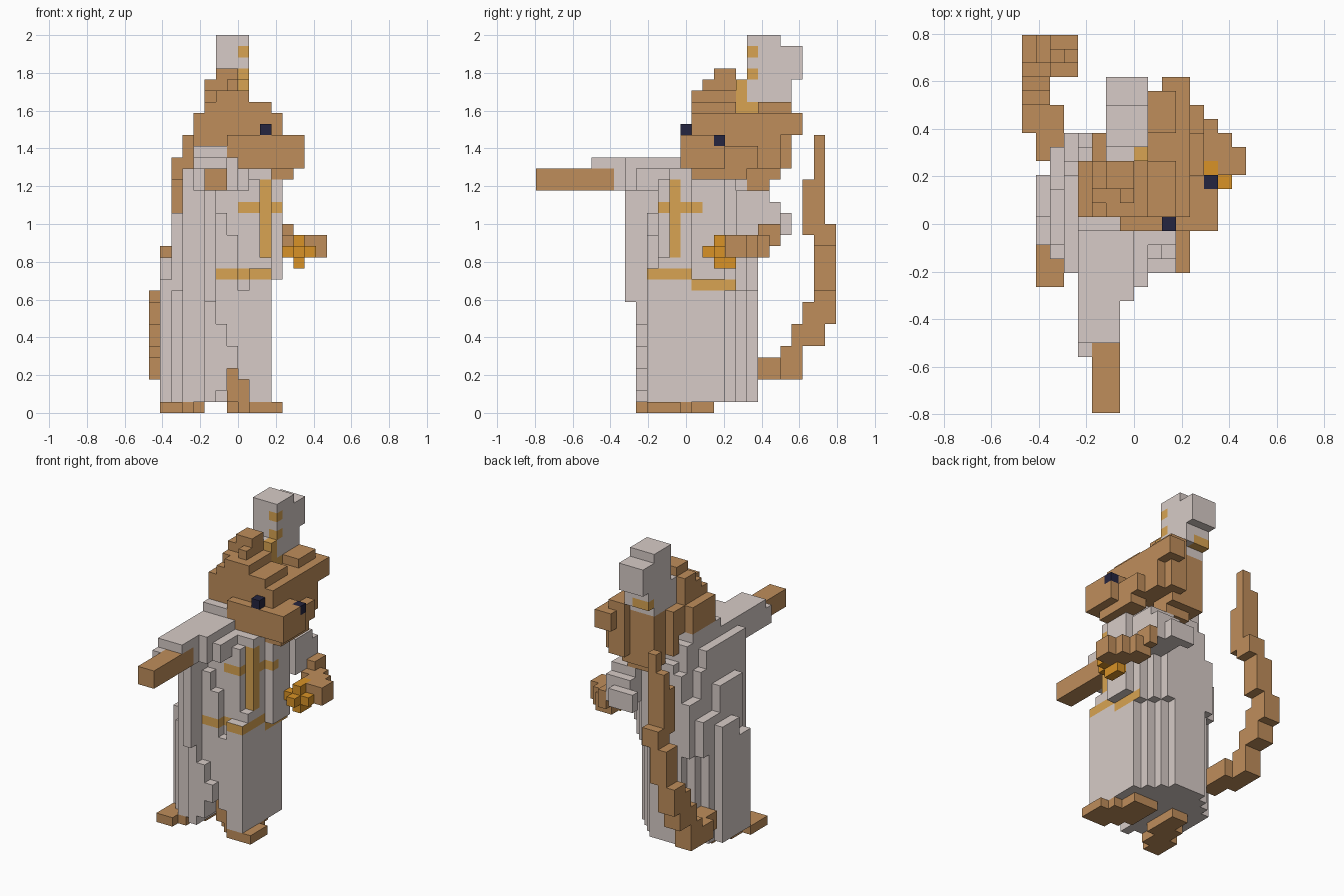
import bpy
import bmesh
from itertools import product
from mathutils import Vector

if "Cube" in bpy.data.objects:
    bpy.data.objects.remove(bpy.data.objects["Cube"], do_unlink=True)

UNIT = 1 / 17                     # edge length of one block
CENTRE = Vector((8, 13.5, 0))     # middle of the block grid
taken = set()                     # blocks already owned by a part


def material(name, red, green, blue):
    mat = bpy.data.materials.new(name)
    mat.use_nodes = True
    colour = (red, green, blue, 1)
    mat.diffuse_color = colour
    mat.node_tree.nodes["Principled BSDF"].inputs["Base Color"].default_value = colour
    return mat


grey = material("grey cloth", .68, .60, .57)
brown = material("brown fur", .52, .27, .105)
trim = material("gold trim", .69, .37, .085)
metal = material("gold metal", .69, .29, .02)
navy = material("dark navy", .018, .018, .05)

DIRECTIONS = [Vector(d) for d in
              ((1, 0, 0), (-1, 0, 0), (0, 1, 0), (0, -1, 0), (0, 0, 1), (0, 0, -1))]


def build(name, boxes, mats, rule=None):
    """Join boxes (x0, x1, y0, y1, z0, z1) of blocks into one outer skin."""
    cells = set()
    for x0, x1, y0, y1, z0, z1 in boxes:
        cells.update(product(range(x0, x1), range(y0, y1), range(z0, z1)))
    cells -= taken
    taken.update(cells)
    bm = bmesh.new()
    corners = {}

    def corner(point):
        key = tuple(round(value) for value in point)
        if key not in corners:
            corners[key] = bm.verts.new((Vector(key) - CENTRE) * UNIT)
        return corners[key]

    for cell in sorted(cells):
        middle = Vector(cell) + Vector((.5, .5, .5))
        for normal in DIRECTIONS:
            if tuple(int(c + n) for c, n in zip(cell, normal)) in cells:
                continue
            side = Vector((normal.y, normal.z, normal.x))
            up = normal.cross(side)
            ring = [middle + (normal + side * a + up * b) / 2
                    for a, b in ((-1, -1), (1, -1), (1, 1), (-1, 1))]
            face = bm.faces.new([corner(point) for point in ring])
            if rule:
                face.material_index = rule(cell, normal)
    mesh = bpy.data.meshes.new(name)
    bm.to_mesh(mesh)
    bm.free()
    for mat in mats:
        mesh.materials.append(mat)
    part = bpy.data.objects.new(name, mesh)
    bpy.context.collection.objects.link(part)


# Eyes
build("front_eye", [(10, 11, 13, 14, 25, 26)], [navy])
build("side_eye", [(13, 14, 16, 17, 24, 25)], [navy])

# Tall hat with a gold band and studs
build("hat_trim", [
    (8, 9, 18, 19, 27, 30), (8, 9, 19, 20, 27, 28),
    (6, 8, 22, 23, 28, 29)], [trim])


def hat_rule(cell, normal):
    x, y, z = cell
    return int(x == 8 and y == 19 and z in (30, 32) and (normal.x > 0 or normal.y < 0))


build("hat", [
    (6, 8, 18, 19, 27, 30), (6, 9, 19, 22, 27, 34),
    (6, 9, 22, 24, 30, 33), (6, 9, 22, 23, 28, 30)], [grey, trim], hat_rule)

# Head, turned towards its left, with a broad snout
build("snout", [(7, 14, 13, 17, 22, 25), (11, 13, 14, 19, 21, 22)], [brown])
build("head", [
    (7, 12, 14, 21, 22, 24), (8, 12, 21, 22, 22, 25), (9, 11, 22, 23, 22, 25),
    (4, 12, 14, 18, 24, 27), (5, 12, 18, 20, 24, 27),
    (6, 12, 20, 22, 24, 27), (9, 12, 22, 23, 25, 27),
    (10, 12, 23, 24, 25, 27), (12, 13, 17, 20, 22, 24),
    (5, 11, 14, 18, 27, 28), (9, 11, 20, 23, 27, 28)], [brown])
build("hair_tuft", [
    (6, 9, 14, 18, 28, 29), (5, 6, 15, 18, 28, 29),
    (7, 8, 15, 18, 29, 30), (5, 7, 16, 18, 29, 30),
    (6, 8, 16, 18, 30, 31)], [brown])
build("back_hair", [
    (7, 10, 19, 21, 20, 22), (6, 10, 20, 22, 21, 24), (5, 7, 19, 20, 22, 24)], [brown])

# Outstretched arm
build("right_hand", [(5, 7, 0, 7, 20, 22)], [brown])
build("right_sleeve", [
    (4, 7, 5, 14, 22, 23), (4, 5, 4, 12, 20, 22), (5, 7, 7, 12, 20, 22),
    (3, 4, 10, 14, 20, 22), (4, 7, 13, 18, 23, 24),
    (7, 8, 8, 12, 20, 23), (8, 9, 9, 12, 20, 22)], [grey])

# Bent arm holding a ring
build("ring", [
    (13, 14, 16, 18, 13, 16), (12, 15, 16, 17, 14, 15),
    (13, 14, 15, 16, 14, 15)], [metal])
build("left_hand", [
    (14, 16, 17, 19, 14, 16), (13, 15, 18, 20, 14, 16),
    (12, 14, 19, 21, 14, 16), (12, 13, 20, 22, 15, 17)], [brown])
build("left_sleeve", [
    (9, 12, 18, 22, 16, 19), (8, 11, 22, 23, 16, 18),
    (9, 12, 18, 21, 19, 20)], [grey])

# Feet
build("right_foot", [
    (1, 3, 9, 12, 0, 1), (2, 4, 10, 14, 0, 1), (3, 5, 12, 16, 0, 1)], [brown])
build("left_foot", [
    (9, 12, 10, 13, 0, 1), (8, 11, 11, 14, 0, 1), (7, 10, 12, 16, 0, 1),
    (7, 9, 11, 14, 1, 3), (7, 8, 11, 14, 3, 4)], [brown])


# Robe of vertical folds, with belt and chest trim painted on outer faces
def robe_rule(cell, normal):
    x, y, z = cell
    front, side = normal.y < 0, normal.x > 0
    belt = z == 12 and ((front and 6 <= x < 11) or (side and 10 <= y < 14))
    drop = z == 11 and side and 14 <= y < 18
    bar = z == 18 and ((front and 8 <= x < 12) or (side and 11 <= y < 15))
    post = 14 <= z < 21 and x == 10 and y == 12 and (front or side)
    return int(belt or drop or bar or post)


build("robe_skirt", [
    (1, 2, 12, 17, 1, 11), (2, 3, 11, 18, 1, 11), (3, 4, 10, 19, 1, 11),
    (4, 6, 10, 20, 1, 11), (5, 6, 9, 10, 1, 10), (6, 7, 9, 10, 2, 8),
    (7, 8, 9, 10, 4, 6), (6, 7, 10, 14, 2, 11), (7, 8, 10, 14, 4, 11),
    (8, 9, 10, 14, 3, 11), (6, 8, 14, 20, 1, 11), (8, 9, 14, 19, 1, 11),
    (9, 10, 10, 18, 1, 11), (10, 11, 10, 17, 1, 11)], [grey, trim], robe_rule)
build("robe_top", [
    (1, 2, 12, 14, 11, 12), (1, 2, 14, 17, 11, 14),
    (2, 3, 12, 16, 11, 18), (2, 3, 16, 19, 11, 15),
    (3, 4, 10, 18, 11, 20), (3, 4, 18, 20, 11, 17), (3, 4, 13, 17, 20, 22),
    (4, 5, 10, 20, 11, 20), (5, 6, 8, 10, 10, 20), (5, 6, 10, 20, 11, 21),
    (6, 7, 10, 11, 11, 18), (7, 8, 10, 11, 11, 16),
    (6, 7, 11, 20, 11, 21), (7, 8, 11, 20, 11, 20), (4, 8, 11, 19, 19, 23),
    (8, 9, 11, 20, 11, 22), (9, 11, 10, 11, 11, 13), (9, 10, 11, 19, 11, 21),
    (10, 11, 11, 12, 11, 14), (10, 11, 12, 18, 11, 22),
    (9, 10, 12, 18, 21, 22), (11, 12, 14, 17, 12, 21)], [grey, trim], robe_rule)

# Curling tail
build("tail", [
    (1, 3, 18, 22, 3, 5), (0, 2, 20, 24, 3, 5), (0, 2, 22, 24, 5, 6),
    (0, 2, 23, 26, 6, 8), (0, 2, 24, 27, 8, 10), (0, 2, 25, 27, 10, 11),
    (1, 3, 25, 27, 11, 15), (2, 4, 25, 27, 15, 17), (2, 4, 24, 26, 16, 21),
    (2, 4, 25, 26, 21, 23), (3, 4, 25, 26, 23, 25)], [brown])
